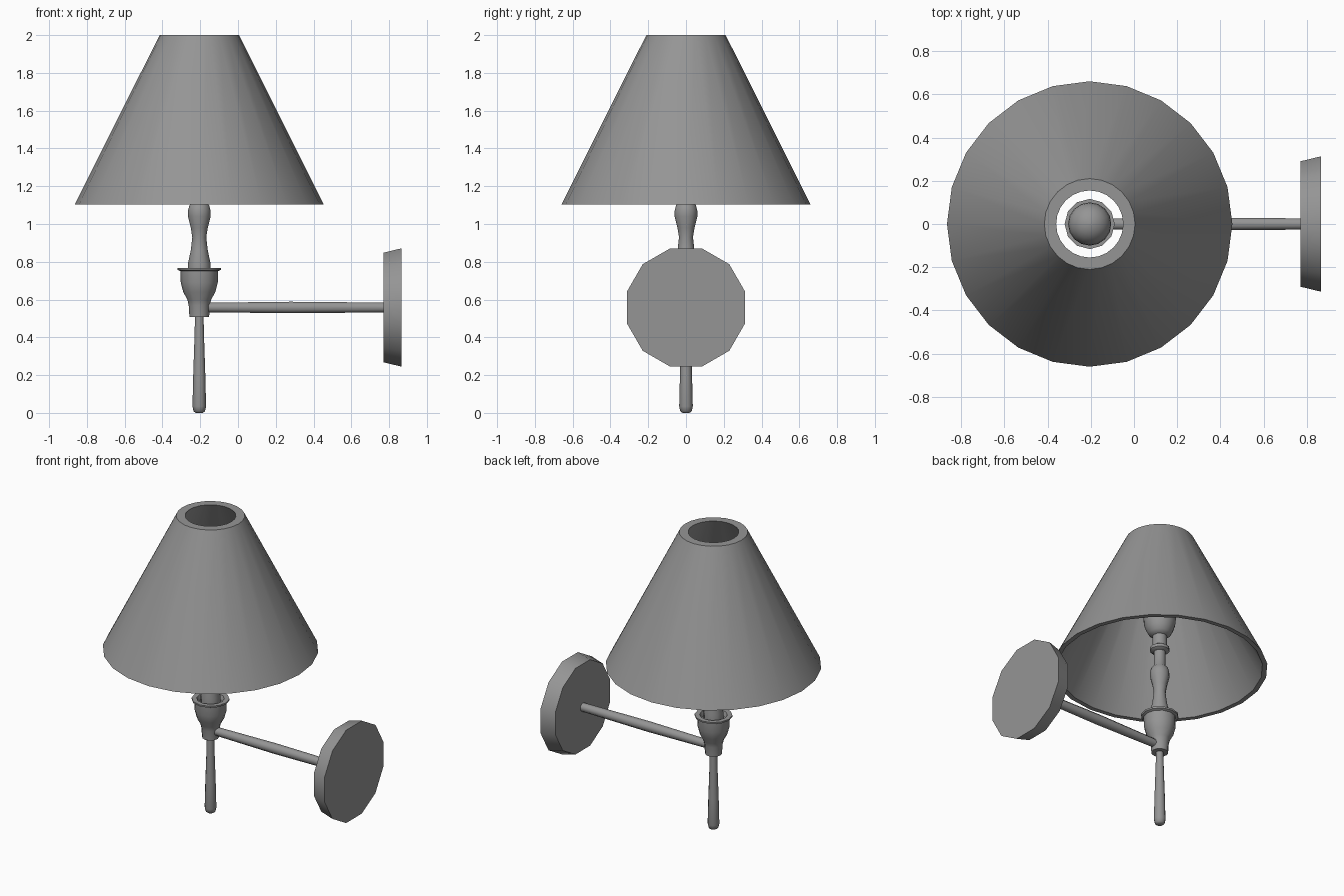
import bpy, bmesh, math
from mathutils import Matrix

if "Cube" in bpy.data.objects:
    bpy.data.objects.remove(bpy.data.objects["Cube"])

CX = -0.205   # lamp axis
ARM_Z = 0.558

grey = bpy.data.materials.new("dark_grey")
grey.diffuse_color = (0.3, 0.3, 0.3, 1)
grey.use_nodes = True
grey.node_tree.nodes["Principled BSDF"].inputs["Base Color"].default_value = grey.diffuse_color


def lathe(name, profile, sides, matrix, phase=0.0, closed=False):
    """Revolve (radius, height) points about local z; open profiles get capped ends."""
    bm = bmesh.new()
    rings = []
    for r, h in profile:
        rings.append([bm.verts.new((r * math.cos(phase + math.tau * i / sides),
                                    r * math.sin(phase + math.tau * i / sides), h))
                      for i in range(sides)])
    pairs = list(zip(rings, rings[1:]))
    if closed:
        pairs.append((rings[-1], rings[0]))
    else:
        bm.faces.new(rings[0][::-1])
        bm.faces.new(rings[-1])
    for a, b in pairs:
        for i in range(sides):
            j = (i + 1) % sides
            bm.faces.new((a[i], a[j], b[j], b[i]))
    bmesh.ops.recalc_face_normals(bm, faces=bm.faces)
    mesh = bpy.data.meshes.new(name)
    bm.to_mesh(mesh)
    bm.free()
    mesh.materials.append(grey)
    ob = bpy.data.objects.new(name, mesh)
    bpy.context.collection.objects.link(ob)
    ob.matrix_world = matrix
    bpy.ops.object.select_all(action='DESELECT')
    ob.select_set(True)
    bpy.context.view_layer.objects.active = ob
    bpy.ops.object.shade_smooth_by_angle(angle=math.radians(50))
    return ob


upright = Matrix.Translation((CX, 0, 0))
# local z -> world x, for the wall arm and plate
sideways = Matrix.Translation((0, 0, ARM_Z)) @ Matrix.Rotation(math.pi / 2, 4, 'Y')

# hollow conical shade with an inner wall and flat top rim
lathe("shade", [(0.66, 1.102), (0.21, 2.0), (0.155, 2.0), (0.63, 1.102)],
      24, upright, closed=True)

# tapered drop handle
lathe("drop_handle", [(0.018, 0.0), (0.03, 0.008), (0.036, 0.035), (0.032, 0.2),
                      (0.026, 0.38), (0.022, 0.53)], 12, upright)

# flared cup holding the stem
lathe("cup", [(0.052, 0.507), (0.056, 0.57), (0.063, 0.60), (0.085, 0.64),
              (0.098, 0.69), (0.1, 0.75), (0.115, 0.757), (0.116, 0.768),
              (0.085, 0.768), (0.075, 0.74)], 12, upright)

# turned stem, neck and collar
lathe("stem", [(0.06, 0.74), (0.06, 0.79), (0.045, 0.86), (0.037, 0.93),
               (0.045, 0.98), (0.06, 1.04), (0.06, 1.07), (0.052, 1.10),
               (0.036, 1.115), (0.036, 1.22)], 12, upright)
lathe("collar", [(0.045, 1.215), (0.06, 1.225), (0.06, 1.245), (0.045, 1.255),
                 (0.045, 1.33)], 12, upright)

# bulb: flared neck into a round top
dome = [(0.1 * math.cos(math.radians(a)), 1.45 + 0.1 * math.sin(math.radians(a)))
        for a in range(0, 90, 15)]
lathe("bulb", [(0.045, 1.325), (0.07, 1.345), (0.085, 1.375), (0.096, 1.41)]
      + dome + [(0.004, 1.55)], 16, upright)

# wall arm, slightly thicker in the middle
lathe("arm", [(0.027, CX + 0.03), (0.028, -0.1), (0.033, 0.28), (0.028, 0.78)],
      8, sideways, math.pi / 8)

# twelve-sided wall plate
k = 1 / math.cos(math.pi / 12)
lathe("wall_plate", [(0.29 * k, 0.77), (0.313 * k, 0.865)], 12, sideways, math.pi / 12)
